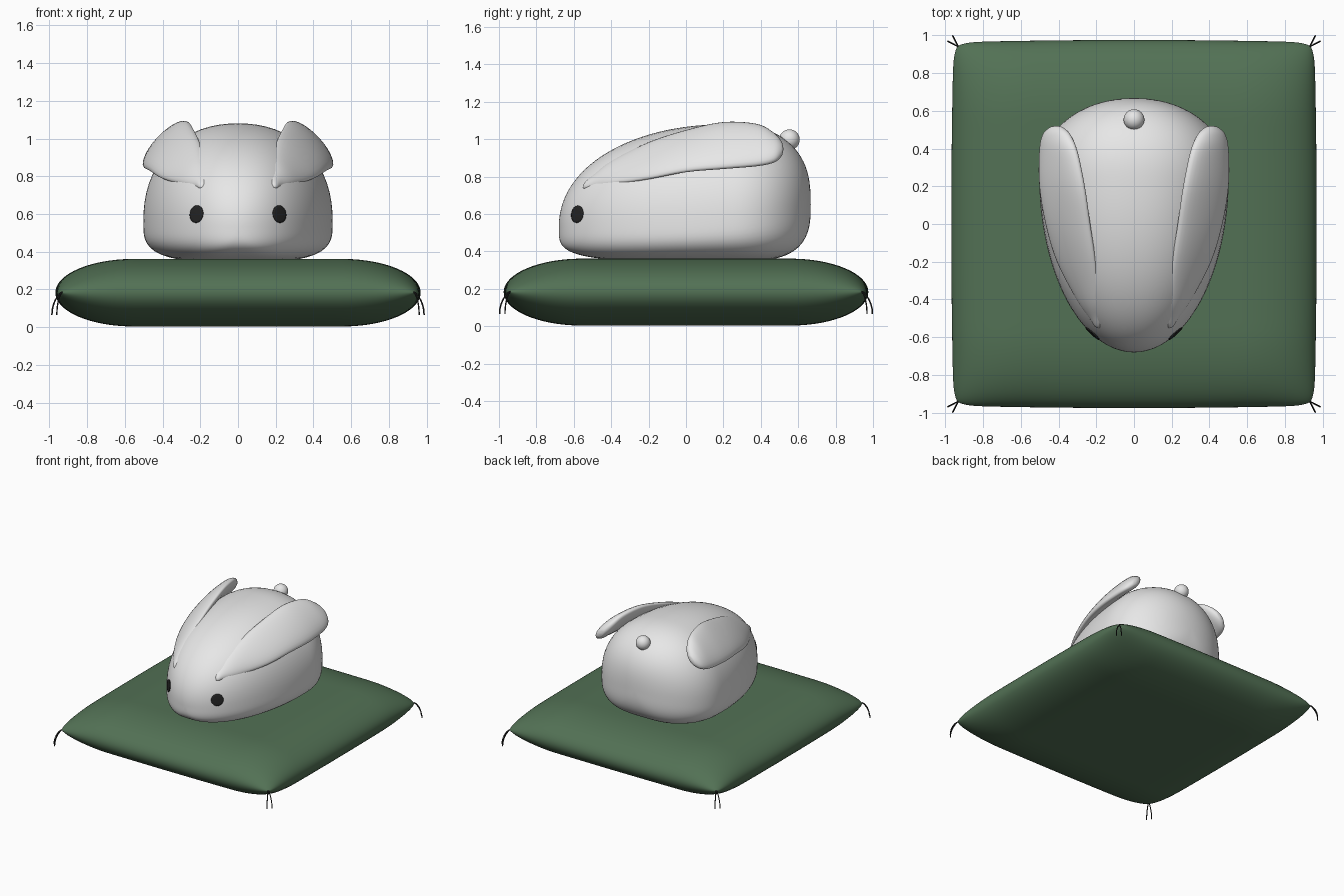
import bpy, bmesh, math
from mathutils import Vector
from mathutils.bvhtree import BVHTree

if "Cube" in bpy.data.objects:
    bpy.data.objects.remove(bpy.data.objects["Cube"])


def material(name, rgb):
    m = bpy.data.materials.new(name)
    m.diffuse_color = (*rgb, 1)
    m.use_nodes = True
    m.node_tree.nodes["Principled BSDF"].inputs["Base Color"].default_value = m.diffuse_color
    return m


FUR = material("pale fur", (0.8, 0.8, 0.8))
GREEN = material("green cloth", (0.085, 0.165, 0.09))
BLACK = material("black", (0.018, 0.018, 0.018))


def finish(bm, name, mat):
    bmesh.ops.remove_doubles(bm, verts=bm.verts, dist=1e-5)
    bmesh.ops.recalc_face_normals(bm, faces=bm.faces)
    for f in bm.faces:
        f.smooth = True
    me = bpy.data.meshes.new(name)
    bm.to_mesh(me)
    bm.free()
    me.materials.append(mat)
    ob = bpy.data.objects.new(name, me)
    bpy.context.collection.objects.link(ob)
    return ob


def loft(rings, start, end):
    """Skin closed rings and close both ends on a point."""
    bm = bmesh.new()
    rows = [[bm.verts.new(p) for p in r] for r in rings]
    n = len(rows[0])
    for a, b in zip(rows, rows[1:]):
        for i in range(n):
            j = (i + 1) % n
            bm.faces.new((a[i], a[j], b[j], b[i]))
    for row, tip in ((rows[0], start), (rows[-1], end)):
        t = bm.verts.new(tip)
        for i in range(n):
            bm.faces.new((row[i], row[(i + 1) % n], t))
    return bm


def arc(t, n):
    return max(0.0, 1 - abs(t) ** n) ** (1 / n)


# Cushion: two puffed sheets sharing a seam
def puff(u):
    return arc(max(0, (abs(u) - 0.57) / 0.43), 2)


bm = bmesh.new()
N = 56
steps = [math.sin(math.pi / 2 * (2 * i / N - 1)) for i in range(N + 1)]
for side in (1, -1):
    grid = []
    for u in steps:
        row = []
        for v in steps:
            x = 0.968 * u * (1 - 0.012 * v * v - 0.022 * abs(v) ** 24)
            y = 0.975 * v * (1 - 0.012 * u * u - 0.022 * abs(u) ** 24)
            row.append(bm.verts.new((x, y, 0.183 + side * 0.179 * puff(u) * puff(v))))
        grid.append(row)
    for i in range(N):
        for j in range(N):
            bm.faces.new((grid[i][j], grid[i + 1][j], grid[i + 1][j + 1], grid[i][j + 1]))
finish(bm, "cushion", GREEN)

# Corner tassels: two drooping strands each
curve = bpy.data.curves.new("tassels", "CURVE")
curve.dimensions = "3D"
curve.bevel_depth = 0.004
curve.bevel_resolution = 1
curve.use_fill_caps = True
for sx in (1, -1):
    for sy in (1, -1):
        for ex, ey in ((0.986, 0.968), (0.96, 0.997)):
            sp = curve.splines.new("POLY")
            sp.points.add(6)
            for k, p in enumerate(sp.points):
                t = k / 6
                x = 0.932 + (ex - 0.932) * math.sin(t * 1.57)
                y = 0.94 + (ey - 0.94) * math.sin(t * 1.57)
                p.co = (sx * x, sy * y, 0.187 - 0.122 * t ** 1.35, 1)
curve.materials.append(BLACK)
bpy.context.collection.objects.link(bpy.data.objects.new("tassels", curve))

# Body: egg-shaped loft from nose to rump
NOSE, RUMP = -0.68, 0.667


def body_ring(y, n=64):
    mid = 0.53 + 0.12 * ((y - NOSE) / (RUMP - NOSE)) ** 4
    tw = (0.25 - y) / (0.25 - NOSE) if y < 0.25 else (y - 0.25) / (RUMP - 0.25)
    th = (0.22 - y) / (0.22 - NOSE) if y < 0.22 else (y - 0.22) / (RUMP - 0.22)
    width = 0.502 * arc(tw, 2 if y < 0.25 else 2.1)
    up = (1.08 - mid) * arc(th, 2.1 if y < 0.22 else 2.6)
    down = (mid - 0.345) * arc(th, 4 if y < 0.22 else 3)
    ring = []
    for i in range(n):
        a = 2 * math.pi * i / n
        c, s = math.cos(a), math.sin(a)
        # upper half is round, lower half is boxier
        e = 2.2 if s >= 0 else 3.3
        r = (abs(c) ** e + abs(s) ** e) ** (-1 / e)
        ring.append((width * c * r, y, mid + (up if s >= 0 else down) * s * r))
    return ring


M = 64
ys = [(NOSE + RUMP) / 2 - (RUMP - NOSE) / 2 * math.cos(math.pi * i / M) for i in range(1, M)]
bm = loft([body_ring(y) for y in ys], (0, NOSE, 0.53), (0, RUMP, 0.65))
bmesh.ops.recalc_face_normals(bm, faces=bm.faces)
surface = BVHTree.FromBMesh(bm)
finish(bm, "body", FUR)

# Ears: y, inner edge x z, outer edge x z, half thickness
EAR = [(-0.552, .187, .748, .193, .742, .004),
       (-0.54, .172, .765, .207, .739, .018),
       (-0.50, .166, .800, .230, .743, .028),
       (-0.40, .180, .880, .300, .758, .034),
       (-0.20, .205, .980, .405, .790, .038),
       (0.00, .235, 1.045, .465, .828, .042),
       (0.20, .265, 1.088, .497, .845, .045),
       (0.38, .303, 1.078, .497, .860, .045),
       (0.47, .340, 1.030, .480, .880, .040),
       (0.51, .378, .985, .445, .912, .024),
       (0.52, .405, .955, .418, .940, .006)]


def spline(pts, sub):
    """Catmull-Rom through rows of numbers."""
    vs = [Vector(p) for p in pts]
    vs = [2 * vs[0] - vs[1]] + vs + [2 * vs[-1] - vs[-2]]
    out = []
    for a, b, c, d in zip(vs, vs[1:], vs[2:], vs[3:]):
        for k in range(sub):
            t = k / sub
            out.append(b + (c - a) * (t / 2) + (2 * a - 5 * b + 4 * c - d) * (t * t / 2)
                       + (3 * b - a - 3 * c + d) * (t ** 3 / 2))
    return out + [vs[-2]]


for side, label in ((1, "left_ear"), (-1, "right_ear")):
    rings = []
    for y, ax, az, bx, bz, th in spline(EAR, 5):
        a, b = Vector((side * ax, y, az)), Vector((side * bx, y, bz))
        mid, half = (a + b) / 2, (b - a) / 2
        nrm = Vector((-half.z, 0, half.x)).normalized() * th
        rings.append([mid + half * math.cos(q) + nrm * math.sin(q)
                      for q in (2 * math.pi * i / 28 for i in range(28))])
    centre = [sum(r, Vector()) / len(r) for r in (rings[0], rings[-1])]
    finish(loft(rings, *centre), label, FUR)

# Tail
bm = bmesh.new()
bmesh.ops.create_uvsphere(bm, u_segments=32, v_segments=16, radius=0.055)
bmesh.ops.translate(bm, verts=bm.verts, vec=(0, 0.553, 0.998))
finish(bm, "tail", FUR)

# Eyes: thin discs laid on the face
for side, label in ((1, "left_eye"), (-1, "right_eye")):
    hit, nrm, _, _ = surface.find_nearest(Vector((side * 0.225, -0.587, 0.6)))
    right = Vector((0, 0, 1)).cross(nrm).normalized()
    up = nrm.cross(right)

    def on_face(r, a):
        p, n, _, _ = surface.find_nearest(hit + (right * math.cos(a) + up * math.sin(a)) * r)
        return p + n * 0.005

    angles = [2 * math.pi * i / 28 for i in range(28)]
    rings = [[on_face(r, a) for a in angles] for r in (0.012, 0.025, 0.036, 0.046)]
    rings.append([p - nrm * 0.007 for p in rings[-1]])
    finish(loft(rings, on_face(0, 0), hit - nrm * 0.004), label, BLACK)
